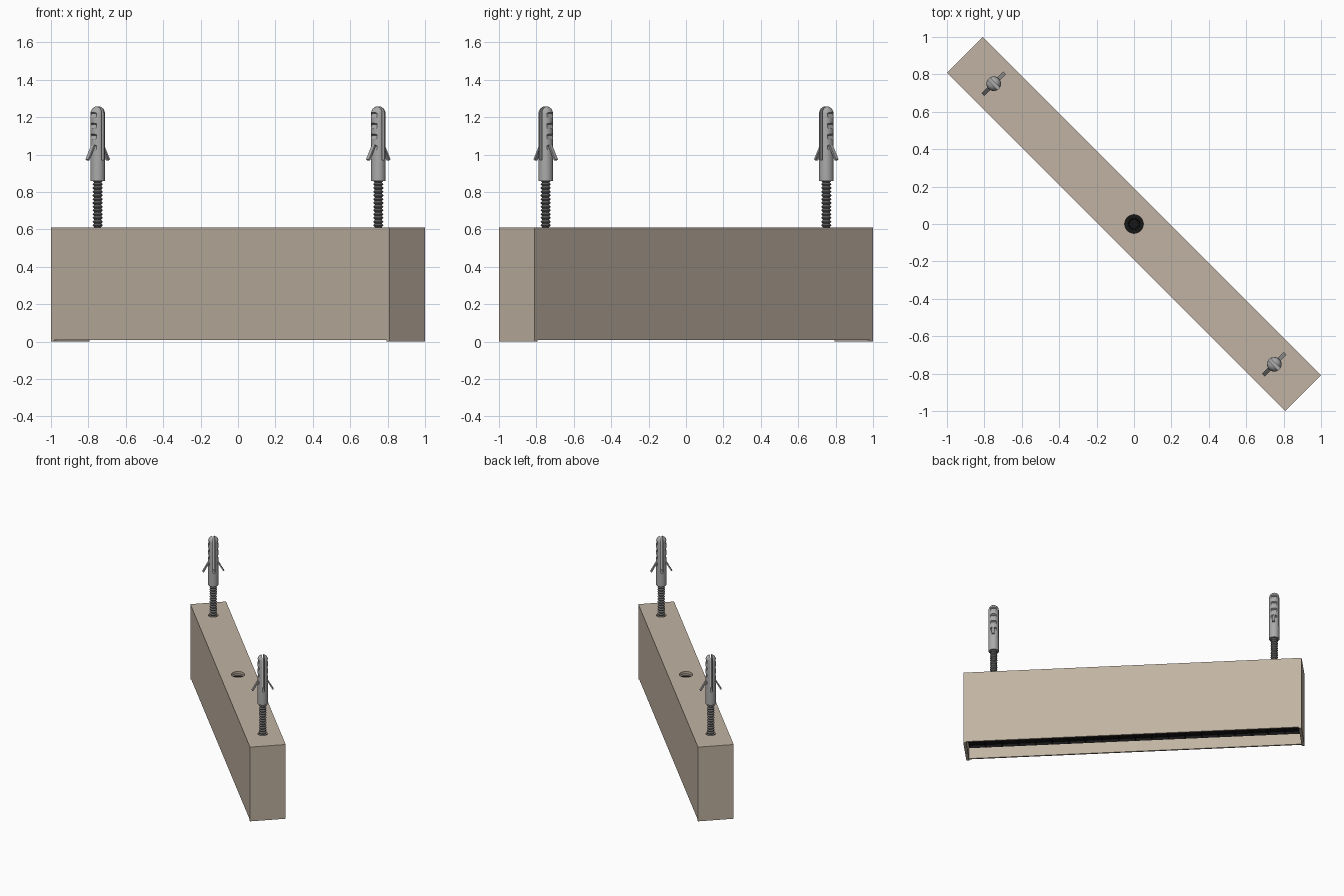
import bpy, bmesh, math
from mathutils import Matrix, Vector

cube = bpy.data.objects.get("Cube")
if cube:
    bpy.data.objects.remove(cube, do_unlink=True)

TURN = Matrix.Rotation(math.radians(-45), 4, 'Z')
LENGTH, WIDTH, TOP = 2.558, 0.27, 0.61
SCREW_X = 0.75 * math.sqrt(2)


def material(name, r, g, b):
    m = bpy.data.materials.new(name)
    m.use_nodes = True
    m.diffuse_color = (r, g, b, 1)
    m.node_tree.nodes["Principled BSDF"].inputs["Base Color"].default_value = (r, g, b, 1)
    return m


BEIGE = material("warm beige", 0.53, 0.45, 0.36)
PLUG = material("plug grey", 0.4, 0.4, 0.4)
STEEL = material("screw steel", 0.17, 0.17, 0.17)
BLACK = material("black", 0.008, 0.008, 0.008)


def add(name, bm, mat, smooth=False):
    bmesh.ops.recalc_face_normals(bm, faces=bm.faces)
    mesh = bpy.data.meshes.new(name)
    bm.to_mesh(mesh)
    bm.free()
    obj = bpy.data.objects.new(name, mesh)
    bpy.context.collection.objects.link(obj)
    mesh.materials.append(mat)
    if smooth:
        bpy.ops.object.select_all(action='DESELECT')
        obj.select_set(True)
        bpy.context.view_layer.objects.active = obj
        bpy.ops.object.shade_smooth_by_angle(angle=math.radians(35))
    return obj


def box(name, centre, size, mat, tilt=0):
    bm = bmesh.new()
    m = Matrix.Translation(centre) @ Matrix.Rotation(tilt, 4, 'X') @ Matrix.Diagonal((*size, 1))
    bmesh.ops.create_cube(bm, size=1, matrix=m)
    return add(name, bm, mat)


def lathe(name, profile, x, mat, sides=24, smooth=True):
    """Spin (radius, z) points about a vertical axis at x; both ends are capped."""
    bm = bmesh.new()
    rings = []
    for r, z in profile:
        ring = [bm.verts.new((x + r * math.cos(a), r * math.sin(a), z))
                for a in (math.tau * i / sides for i in range(sides))]
        rings.append(ring)
    for low, high in zip(rings, rings[1:]):
        for i in range(sides):
            j = (i + 1) % sides
            bm.faces.new((low[i], low[j], high[j], high[i]))
    bm.faces.new(rings[0])
    bm.faces.new(rings[-1])
    return add(name, bm, mat, smooth)


def carve(obj, cutters):
    """Subtract the cutters, keep the result and drop the cutters."""
    for c in cutters:
        c.hide_render = True
        mod = obj.modifiers.new("cut", 'BOOLEAN')
        mod.operation, mod.solver, mod.object = 'DIFFERENCE', 'EXACT', c
    bpy.context.view_layer.update()
    graph = bpy.context.evaluated_depsgraph_get()
    mesh = bpy.data.meshes.new_from_object(obj.evaluated_get(graph))
    obj.modifiers.clear()
    obj.data = mesh
    for c in cutters:
        bpy.data.objects.remove(c, do_unlink=True)
    return obj


parts = []

# Housing: long walls, end caps and a drilled top
WALL, CAP = 0.012, 0.022
inner = LENGTH - 2 * CAP
for side, label in ((1, "back"), (-1, "front")):
    parts.append(box(label + "_wall", (0, side * (WIDTH - WALL) / 2, (TOP + 0.01) / 2),
                     (inner, WALL, TOP - 0.01), BEIGE))
for side, label in ((1, "left"), (-1, "right")):
    parts.append(box(label + "_end_cap", (side * (LENGTH - CAP) / 2, 0, TOP / 2),
                     (CAP, WIDTH, TOP), BEIGE))
top = box("top_plate", (0, 0, TOP - 0.01), (inner, WIDTH - 2 * WALL, 0.02), BEIGE)
holes = [lathe("hole_cutter", [(r, TOP - 0.1), (r, TOP + 0.1)], x, BEIGE, 32, False)
         for x, r in ((0, 0.05), (SCREW_X, 0.036), (-SCREW_X, 0.036))]
parts.append(carve(top, holes))

# Black cable gland beneath the centre hole
parts.append(lathe("cable_gland", [(0.056, 0.54), (0.056, 0.575), (0.03, 0.575), (0.026, 0.56)],
                   0, BLACK, 32))

# Recessed louvre with a row of square pockets
bm = bmesh.new()
bmesh.ops.create_grid(bm, x_segments=20, y_segments=2, size=0.5,
                      matrix=Matrix.Translation((0, 0, 0.1)) @
                      Matrix.Diagonal((inner, WIDTH - 2 * WALL, 1, 1)))
bmesh.ops.inset_individual(bm, faces=bm.faces[:], thickness=0.01)
for f in [f for f in bm.faces if f.calc_area() > 0.008]:
    bmesh.ops.translate(bm, verts=f.verts, vec=Vector((0, 0, 0.02)))
parts.append(add("louvre", bm, BLACK))

# Fixing screws with split expansion plugs
for s, label in ((1, "left_"), (-1, "right_")):
    x = s * SCREW_X
    profile = [(0.05, 0.57), (0.05, 0.588), (0.019, 0.589)]
    pitch = 0.02
    for i in range(15):
        z = 0.592 + i * pitch
        profile += [(0.019, z), (0.027, z + pitch * 0.4), (0.027, z + pitch * 0.55),
                    (0.019, z + pitch * 0.95)]
    parts.append(lathe(label + "screw", profile, x, STEEL, 20))

    R, dome = 0.039, 1.22
    profile = [(R, 0.86), (R, dome)]
    profile += [(R * math.cos(a), dome + R * math.sin(a))
                for a in (math.radians(d) for d in (20, 40, 60, 80))]
    plug = lathe(label + "plug", profile, x, PLUG, 24)
    cutters = [box("slot_cutter", (x, 0, 1.13), (0.2, 0.016, 0.32), PLUG)]
    for side in (1, -1):
        for k in range(4):
            cutters.append(box("notch_cutter", (x, side * 0.041, 1.04 + k * 0.058),
                               (0.046, 0.026, 0.024), PLUG, side * 0.45))
    parts.append(carve(plug, cutters))

    for side, tag in ((1, "back"), (-1, "front")):
        parts.append(box(label + tag + "_wing", (x, side * 0.053, 1.015),
                         (0.022, 0.01, 0.1), PLUG, side * 0.52))

# Swing the whole assembly onto its diagonal
for p in parts:
    p.data.transform(TURN)
    p.data.update()
